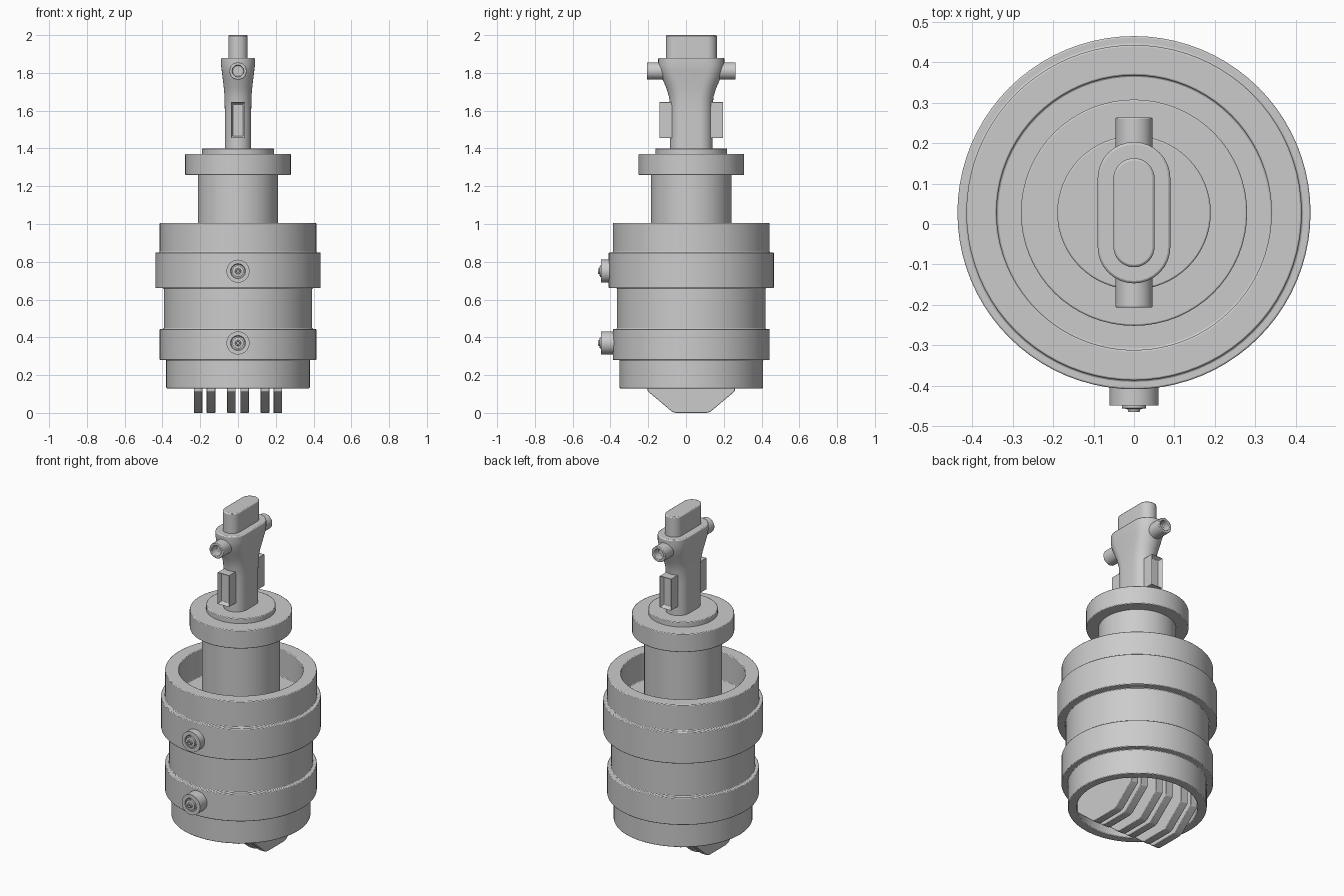
import bpy, bmesh
from math import cos, sin, pi, radians
from mathutils import Matrix, Vector

if "Cube" in bpy.data.objects:
    bpy.data.objects.remove(bpy.data.objects["Cube"], do_unlink=True)

AXIS_Y = 0.028


def finish(name, bm, bevel=0.0):
    """Turn a bmesh into a named, smooth shaded object with soft edges."""
    bmesh.ops.remove_doubles(bm, verts=bm.verts, dist=1e-5)
    bmesh.ops.recalc_face_normals(bm, faces=bm.faces)
    mesh = bpy.data.meshes.new(name)
    bm.to_mesh(mesh)
    bm.free()
    obj = bpy.data.objects.new(name, mesh)
    bpy.context.collection.objects.link(obj)
    bpy.ops.object.select_all(action='DESELECT')
    obj.select_set(True)
    bpy.context.view_layer.objects.active = obj
    bpy.ops.object.shade_smooth_by_angle(angle=radians(30))
    if bevel:
        mod = obj.modifiers.new("soft_edges", 'BEVEL')
        mod.width = bevel
        mod.segments = 2
        mod.limit_method = 'ANGLE'
        mod.angle_limit = radians(40)
    return obj


def skin(bm, rings, caps=True):
    """Join equal rings of points with quads and close both ends."""
    loops = [[bm.verts.new(p) for p in ring] for ring in rings]
    n = len(loops[0])
    for a, b in zip(loops, loops[1:]):
        for i in range(n):
            j = (i + 1) % n
            bm.faces.new((a[i], a[j], b[j], b[i]))
    if caps:
        bm.faces.new(loops[0][::-1])
        bm.faces.new(loops[-1])


def lathe(name, profile, steps=64, matrix=None, bevel=0.004):
    """Turn (radius, height) points around z; both ends are capped flat."""
    bm = bmesh.new()
    skin(bm, [[(r * cos(2 * pi * i / steps), r * sin(2 * pi * i / steps), z)
               for i in range(steps)] for r, z in profile])
    bm.transform(matrix or Matrix.Translation((0, AXIS_Y, 0)))
    return finish(name, bm, bevel)


def stadium(rx, ry, z, steps=16):
    """Oblong ring with round ends along y."""
    ring = []
    for side in (0, 1):
        for i in range(steps + 1):
            a = pi * (side + i / steps)
            shift = (ry - rx) * (1 - 2 * side)
            ring.append((rx * cos(a), AXIS_Y + shift + rx * sin(a), z))
    return ring


def oblong(name, levels):
    bm = bmesh.new()
    skin(bm, [stadium(*level) for level in levels])
    return finish(name, bm, 0.006)


# Main housing: stepped bands, open well on top, recess below
lathe("housing", [
    (0.33, 0.28), (0.33, 0.13), (0.38, 0.13), (0.38, 0.28),
    (0.415, 0.28), (0.415, 0.445), (0.393, 0.445), (0.393, 0.66),
    (0.437, 0.66), (0.437, 0.85), (0.415, 0.85), (0.415, 1.005),
    (0.34, 1.005), (0.34, 0.84)], steps=80)

# Shaft with its collar and raised disc
lathe("shaft", [(0.213, 0.83), (0.213, 1.27)])
lathe("collar", [(0.28, 1.26), (0.28, 1.37)])
lathe("collar_disc", [(0.19, 1.36), (0.19, 1.40)])

# Flared oblong stem and plug
oblong("stem", [(0.07, 0.113, 1.39), (0.07, 0.113, 1.60), (0.071, 0.117, 1.67),
                (0.075, 0.132, 1.72), (0.081, 0.154, 1.77),
                (0.086, 0.17, 1.81), (0.09, 0.175, 1.84), (0.09, 0.175, 1.88)])
oblong("plug", [(0.051, 0.135, 1.87), (0.051, 0.135, 2.0)])

# Cross peg with hollow ends
lathe("cross_peg", [(0.03, -0.19), (0.03, -0.235), (0.046, -0.235),
                    (0.046, 0.235), (0.03, 0.235), (0.03, 0.19)], steps=32,
      matrix=Matrix.Translation((0, AXIS_Y, 1.81)) @ Matrix.Rotation(pi / 2, 4, 'X'),
      bevel=0.003)

# Slotted blocks on the front and back of the stem
for label, side in (("front", -1), ("back", 1)):
    bm = bmesh.new()
    bmesh.ops.create_cube(bm, size=1, matrix=Matrix.Translation(
        (0, AXIS_Y + side * 0.135, 1.55)) @ Matrix.Diagonal((0.076, 0.07, 0.19, 1)))
    bm.normal_update()
    face = max(bm.faces, key=lambda f: f.normal.y * side)
    bmesh.ops.inset_region(bm, faces=[face], thickness=0.016)
    bmesh.ops.translate(bm, verts=face.verts, vec=Vector((0, -side * 0.025, 0)))
    finish(label + "_slot_block", bm, 0.002)

# Front bolts with a dished washer and stepped head
for label, z in (("upper", 0.75), ("lower", 0.37)):
    lathe(label + "_bolt", [
        (0.061, 0.37), (0.061, 0.449), (0.04, 0.449), (0.036, 0.443),
        (0.03, 0.443), (0.03, 0.456), (0.016, 0.458), (0.014, 0.465),
        (0.008, 0.465), (0.007, 0.455)], steps=32, bevel=0,
        matrix=Matrix.Translation((0, 0, z)) @ Matrix.Rotation(pi / 2, 4, 'X'))

# Row of tapered fins set in the bottom recess
outline = [(-0.231, 0.29), (-0.231, 0.115), (-0.1, 0.005), (-0.08, 0),
           (0.08, 0), (0.1, 0.005), (0.231, 0.115), (0.231, 0.29)]
for i, x in enumerate((-0.211, -0.143, -0.035, 0.035, 0.143, 0.211)):
    bm = bmesh.new()
    skin(bm, [[(x + dx, AXIS_Y + y, z) for y, z in outline]
              for dx in (-0.023, 0.023)])
    finish("fin_%d" % (i + 1), bm, 0.003)
